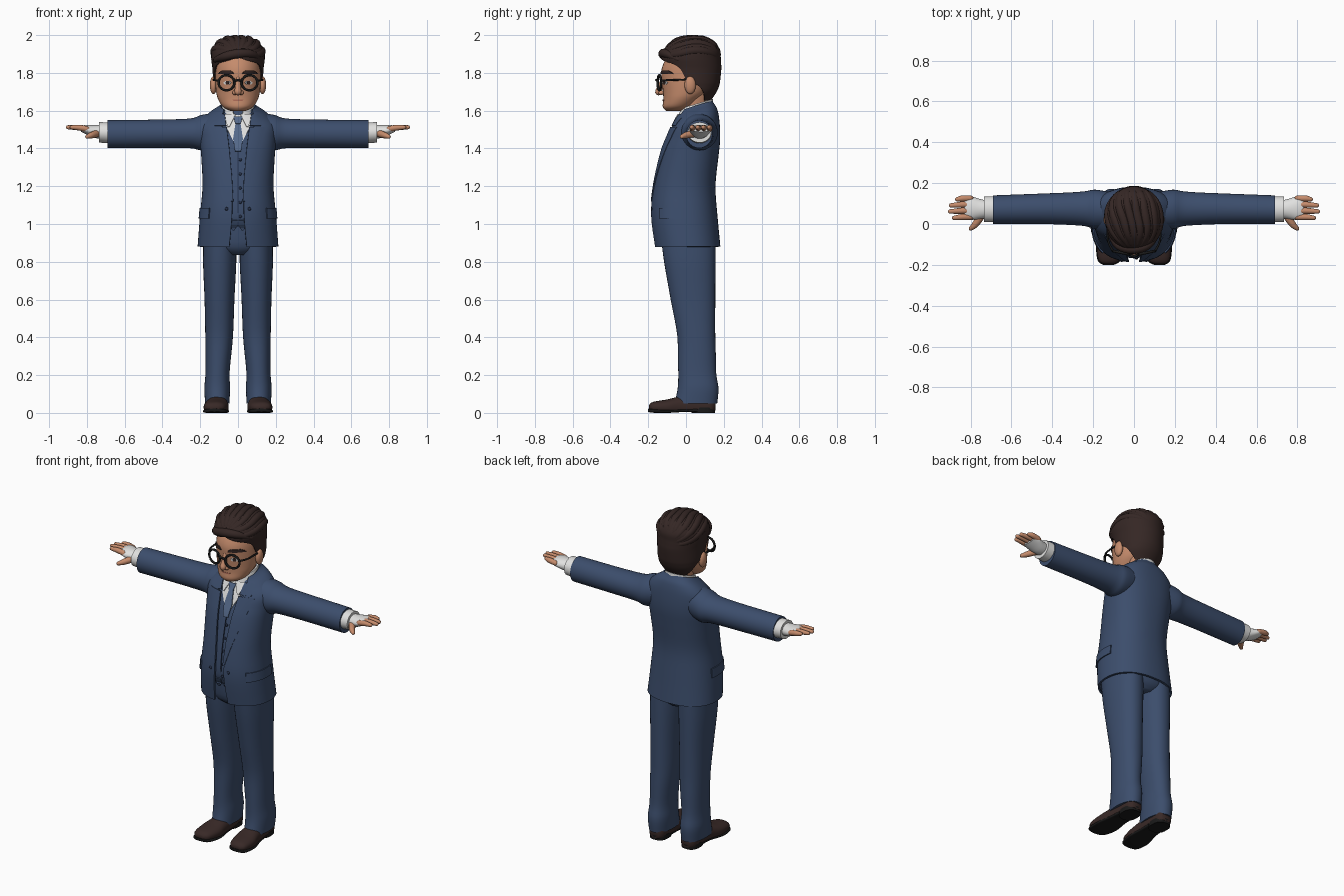
import bpy
import bmesh
from math import sin, cos, radians, pi, copysign
from mathutils import Vector
from mathutils.bvhtree import BVHTree

default_cube = bpy.data.objects.get("Cube")
if default_cube:
    bpy.data.objects.remove(default_cube, do_unlink=True)


def material(name, *rgb):
    mat = bpy.data.materials.new(name)
    mat.use_nodes = True
    mat.diffuse_color = (*rgb, 1)
    mat.node_tree.nodes["Principled BSDF"].inputs["Base Color"].default_value = (*rgb, 1)
    return mat


suit = material("suit blue", 0.045, 0.075, 0.15)
navy = material("dark navy", 0.02, 0.032, 0.07)
tie_blue = material("tie blue", 0.09, 0.14, 0.25)
white = material("shirt white", 0.75, 0.75, 0.74)
skin = material("skin", 0.56, 0.26, 0.15)
lip = material("lip", 0.4, 0.14, 0.09)
brown = material("hair brown", 0.035, 0.02, 0.018)
leather = material("shoe leather", 0.04, 0.022, 0.02)
black = material("frame black", 0.01, 0.01, 0.01)


def finish(name, bm, mat, thick=0):
    """Turn a bmesh into a smooth object, optionally with wall thickness."""
    bmesh.ops.recalc_face_normals(bm, faces=bm.faces)
    mesh = bpy.data.meshes.new(name)
    bm.to_mesh(mesh)
    bm.free()
    obj = bpy.data.objects.new(name, mesh)
    bpy.context.collection.objects.link(obj)
    if thick:
        mod = obj.modifiers.new("thickness", "SOLIDIFY")
        mod.thickness, mod.offset = thick, 0
        bpy.context.view_layer.update()
        baked = bpy.data.meshes.new_from_object(
            obj.evaluated_get(bpy.context.evaluated_depsgraph_get()))
        obj.modifiers.clear()
        obj.data = baked
    obj.data.materials.clear()
    obj.data.materials.append(mat)
    obj.data.polygons.foreach_set("use_smooth", [True] * len(obj.data.polygons))
    obj.data.set_sharp_from_angle(angle=radians(45))
    return obj


def smooth_rows(rows, steps):
    """Catmull-Rom interpolation between rows of numbers."""
    out = []
    for i in range(len(rows) - 1):
        a, b, c, d = (rows[min(max(k, 0), len(rows) - 1)] for k in range(i - 1, i + 3))
        for s in range(steps):
            t = s / steps
            out.append([q + t * (r - p + t * (2 * p - 5 * q + 4 * r - s4 + t * (3 * (q - r) + s4 - p))) / 2
                        if abs(q - r) > 1e-6 else q for p, q, r, s4 in zip(a, b, c, d)])
    return out + [list(rows[-1])]


def loft(name, mat, rings, axis="z", n=2, seg=36, side=1, thick=0, warp=None, steps=4):
    """Skin over (along, centre a, centre b, radius a, radius b[, arc start[, arc end]])."""
    bm = bmesh.new()
    rows, is_open = [], len(rings[0]) > 5
    for r in smooth_rows(rings, steps):
        a0 = max(r[5], 0) if is_open else 0
        a1 = r[6] if len(r) > 6 else 360 - a0
        row = []
        for k in range(seg + is_open):
            ang = radians(a0 + (a1 - a0) * k / seg)
            s, c = (copysign(abs(v) ** (2 / n), v) for v in (sin(ang), cos(ang)))
            a, b, t = r[1] + r[3] * s, r[2] - r[4] * c, r[0]
            co = Vector({"z": (a, b, t), "x": (t, a, b), "y": (a, t, b)}[axis])
            if warp:
                co = warp(co)
            co.x *= side
            row.append(bm.verts.new(co))
        rows.append(row)
    for lo, hi in zip(rows, rows[1:]):
        for k in range(seg):
            j = (k + 1) % len(lo)
            bm.faces.new((lo[k], lo[j], hi[j], hi[k]))
    if not is_open:
        bm.faces.new(rows[0])
        bm.faces.new(rows[-1])
    return finish(name, bm, mat, thick)


def tube(name, mat, points, side=1):
    """Rounded tapered tube through (x, y, z, radius) points."""
    bm = bmesh.new()
    path = smooth_rows(points, 4)
    # rounded end caps as extra shrinking rings
    centres = [Vector(p[:3]) for p in path]
    radii = [p[3] for p in path]
    d0, d1 = (centres[0] - centres[1]).normalized(), (centres[-1] - centres[-2]).normalized()
    caps = [(0.6, 0.8), (0.95, 0.3)]
    head_caps = [(centres[0] + d0 * radii[0] * f, radii[0] * g) for f, g in reversed(caps)]
    tail_caps = [(centres[-1] + d1 * radii[-1] * f, radii[-1] * g) for f, g in caps]
    full = head_caps + list(zip(centres, radii)) + tail_caps
    rows = []
    for i, (c, rad) in enumerate(full):
        d = full[min(i + 1, len(full) - 1)][0] - full[max(i - 1, 0)][0]
        ref = Vector((0.3, 0.2, 1)) if abs(d.normalized().z) < 0.8 else Vector((1, 0.2, 0))
        u = d.cross(ref).normalized()
        v = d.cross(u).normalized()
        row = [c + rad * (u * cos(k * pi / 6) + v * sin(k * pi / 6)) for k in range(12)]
        rows.append([bm.verts.new((p.x * side, p.y, p.z)) for p in row])
    for lo, hi in zip(rows, rows[1:]):
        for k in range(12):
            bm.faces.new((lo[k], lo[k - 1], hi[k - 1], hi[k]))
    bm.faces.new(rows[0])
    bm.faces.new(rows[-1])
    return finish(name, bm, mat)


def ball(name, mat, co, size, side=1):
    bm = bmesh.new()
    bmesh.ops.create_uvsphere(bm, u_segments=20, v_segments=12, radius=1)
    for v in bm.verts:
        v.co = Vector([c + s * p for c, s, p in zip(co, size, v.co)])
        v.co.x *= side
    return finish(name, bm, mat)


def surface(obj):
    return BVHTree.FromPolygons([v.co for v in obj.data.vertices],
                                [p.vertices for p in obj.data.polygons])


def front_y(target, x, z):
    hit = target.ray_cast(Vector((x, -1, z)), Vector((0, 1, 0)))[0]
    return (hit or target.find_nearest(Vector((x, -0.18, z)))[0]).y


def panel(name, mat, target, rows, lift, side=1, thick=0.006):
    """Thin plate of (z, x start, x end) rows laid on the front of a surface."""
    bm = bmesh.new()
    grid = []
    for a, b in zip(rows, rows[1:]):
        for s in range(5):
            z, x0, x1 = (p + (q - p) * s / 4 for p, q in zip(a, b))
            xs = [x0 + (x1 - x0) * k / 4 for k in range(5)]
            grid.append([bm.verts.new((x * side, front_y(target, x, z) - lift, z)) for x in xs])
    for lo, hi in zip(grid, grid[1:]):
        for k in range(4):
            bm.faces.new((lo[k], lo[k + 1], hi[k + 1], hi[k]))
    bmesh.ops.remove_doubles(bm, verts=bm.verts, dist=1e-5)
    return finish(name, bm, mat, thick)


def neck_tilt(co):
    co.z += (co.y - 0.06) * 0.32 * min(1, max(0, (co.z - 1.42) / 0.16))
    return co


SIDES = (("left", 1), ("right", -1))

# Jacket, open down the front, over a closed waistcoat body
torso = [(0.88, 0, 0.008, 0.208, 0.168, 10), (1.05, 0, -0.01, 0.195, 0.17, 7),
         (1.2, 0, -0.008, 0.182, 0.158, 8), (1.35, 0, 0.015, 0.188, 0.15, 12),
         (1.45, 0, 0.035, 0.196, 0.14, 17), (1.53, 0, 0.045, 0.195, 0.125, 22),
         (1.58, 0, 0.05, 0.15, 0.108, 30), (1.61, 0, 0.05, 0.105, 0.092, 45),
         (1.625, 0, 0.05, 0.088, 0.085, 52)]
loft("jacket", suit, torso, n=2.3, seg=56, thick=0.012, warp=neck_tilt)
inner = [(max(z, 0.985), cx, cy, rx - 0.014, ry - 0.014) for z, cx, cy, rx, ry, g in torso]
vest = loft("waistcoat", suit, inner, n=2.3, seg=56, warp=neck_tilt)
body = surface(vest)

# Shirt front, tie and waistcoat details
panel("shirt_front", white, body, [(1.575, -0.075, 0.075), (1.5, -0.056, 0.056), (1.41, -0.01, 0.01)], 0.003)
panel("tie_blade", tie_blue, body, [(1.54, -0.012, 0.012), (1.45, -0.026, 0.026), (1.385, -0.016, 0.016)], 0.01)
panel("tie_knot", tie_blue, body, [(1.568, -0.024, 0.024), (1.53, -0.014, 0.014)], 0.016)
panel("waistcoat_seam", navy, body, [(1.385, -0.002, 0.002), (0.99, -0.002, 0.002)], 0.003)
for i in range(5):
    z = 1.04 + 0.075 * i
    ball(f"waistcoat_button_{i}", navy, (0.012, front_y(body, 0.012, z) - 0.004, z), (0.008, 0.005, 0.008))
loft("shirt_collar", white, [(1.56, 0, 0.045, 0.092, 0.097, 10), (1.6, 0, 0.05, 0.083, 0.09, 14),
                             (1.637, 0, 0.055, 0.077, 0.082, 22)], thick=0.01, warp=neck_tilt)
panel("breast_pocket_square", white, body, [(1.412, 0.112, 0.165), (1.4, 0.112, 0.16)], 0.019)

for tag, s in SIDES:
    panel(f"{tag}_waistcoat_point", suit, body, [(1.02, 0.002, 0.05), (0.99, 0.004, 0.045), (0.965, 0.02, 0.028)], 0.002, s)
    panel(f"{tag}_collar_point", white, body, [(1.58, 0.012, 0.075), (1.515, 0.045, 0.055)], 0.014, s)
    panel(f"{tag}_jacket_collar", suit, body, [(1.58, 0.07, 0.115), (1.52, 0.062, 0.13)], 0.021, s)
    panel(f"{tag}_lapel", suit, body, [(1.512, 0.06, 0.148), (1.4, 0.046, 0.118), (1.25, 0.032, 0.072),
                                       (1.12, 0.025, 0.036)], 0.021, s, 0.009)
    ball(f"{tag}_jacket_button", navy, (0.06, front_y(body, 0.06, 1.08) - 0.02, 1.08), (0.009, 0.006, 0.009), s)
    loft(f"{tag}_pocket_flap", suit, [(1.03, 0, -0.01, 0.204, 0.179, 46, 102), (1.085, 0, -0.01, 0.199, 0.177, 46, 102)],
         n=2.3, seg=16, side=s, thick=0.009)

    # Sleeve, cuff and hand
    loft(f"{tag}_sleeve", suit, [(0.1, 0.065, 1.5, 0.088, 0.09), (0.19, 0.072, 1.484, 0.096, 0.094),
                                 (0.25, 0.075, 1.48, 0.084, 0.079), (0.4, 0.075, 1.478, 0.076, 0.075),
                                 (0.69, 0.07, 1.476, 0.07, 0.074)], "x", side=s)
    loft(f"{tag}_shirt_cuff", white, [(0.67, 0.072, 1.482, 0.064, 0.056), (0.735, 0.072, 1.485, 0.062, 0.054)], "x", side=s)
    loft(f"{tag}_palm", white, [(0.72, 0.072, 1.487, 0.042, 0.036), (0.76, 0.074, 1.49, 0.05, 0.034),
                                (0.8, 0.078, 1.499, 0.058, 0.026), (0.83, 0.08, 1.504, 0.054, 0.016)], "x", side=s)
    for finger, y, tip in (("index", 0.034, 0.88), ("middle", 0.065, 0.9), ("ring", 0.095, 0.895), ("little", 0.125, 0.865)):
        tube(f"{tag}_{finger}_finger", skin, [(0.8, y, 1.503, 0.015), (0.84, y, 1.51, 0.0155), (tip, y - 0.004, 1.512, 0.011)], s)
    tube(f"{tag}_thumb", skin, [(0.745, 0.045, 1.48, 0.02), (0.775, 0.0, 1.47, 0.017), (0.798, -0.022, 1.462, 0.011)], s)

    # Trouser leg and shoe
    loft(f"{tag}_trouser_leg", suit, [(0.05, 0.11, 0.052, 0.064, 0.113), (0.13, 0.11, 0.064, 0.068, 0.108),
                                      (0.22, 0.108, 0.059, 0.064, 0.1), (0.4, 0.1, 0.055, 0.073, 0.1),
                                      (0.6, 0.098, 0.037, 0.079, 0.118), (0.8, 0.097, 0.02, 0.088, 0.136),
                                      (0.95, 0.095, 0.01, 0.088, 0.145)], n=2.2, side=s)
    loft(f"{tag}_shoe_upper", leather, [(-0.197, 0.124, 0.028, 0.024, 0.012), (-0.175, 0.122, 0.03, 0.052, 0.028),
                                        (-0.1, 0.116, 0.03, 0.066, 0.041), (-0.03, 0.11, 0.035, 0.058, 0.053),
                                        (0.06, 0.107, 0.04, 0.052, 0.058), (0.13, 0.107, 0.04, 0.048, 0.05),
                                        (0.155, 0.107, 0.04, 0.03, 0.03)], "y", n=2.3, side=s,
         warp=lambda co: Vector((co.x, co.y, max(co.z, 0.012))))
    loft(f"{tag}_sole", black, [(-0.2, 0.124, 0.014, 0.026, 0.008), (-0.178, 0.122, 0.011, 0.056, 0.01),
                                (-0.1, 0.116, 0.008, 0.069, 0.008), (-0.01, 0.11, 0.013, 0.055, 0.008),
                                (0.06, 0.107, 0.014, 0.052, 0.01)], "y", n=4, side=s)
    loft(f"{tag}_heel", black, [(0, 0.107, 0.092, 0.052, 0.062), (0.028, 0.107, 0.092, 0.052, 0.064)], n=2.5, side=s, steps=1)
loft("trouser_seat", suit, [(0.835, 0, 0.015, 0.06, 0.1), (0.88, 0, 0.012, 0.17, 0.138), (0.99, 0, 0.005, 0.18, 0.145)], n=2.3)

# Neck and head
loft("neck", skin, [(1.5, 0, 0.05, 0.07, 0.07), (1.6, 0, 0.05, 0.068, 0.07), (1.7, 0, 0.05, 0.08, 0.085)])
head = loft("head", skin, [(1.598, 0, -0.055, 0.04, 0.05), (1.62, 0, -0.045, 0.08, 0.078), (1.66, 0, -0.02, 0.105, 0.1),
                           (1.7, 0, 0.0, 0.116, 0.122), (1.76, 0, 0.01, 0.121, 0.138), (1.82, 0, 0.015, 0.121, 0.144),
                           (1.88, 0, 0.025, 0.113, 0.128), (1.94, 0, 0.03, 0.07, 0.08)])
face = surface(head)
tube("nose", skin, [(0, -0.118, 1.775, 0.012), (0, -0.132, 1.735, 0.015), (0, -0.145, 1.7, 0.019)])
panel("mouth", lip, face, [(1.659, -0.03, 0.03), (1.652, -0.024, 0.024)], 0.001, thick=0.004)
tube("glasses_bridge", black, [(-0.02, -0.15, 1.755, 0.006), (0, -0.158, 1.762, 0.006), (0.02, -0.15, 1.755, 0.006)])
for tag, s in SIDES:
    ball(f"{tag}_nostril", skin, (0.017, -0.131, 1.695), (0.013, 0.015, 0.012), s)
    ball(f"{tag}_ear", skin, (0.13, 0.022, 1.735), (0.019, 0.03, 0.047), s)
    panel(f"{tag}_eye", white, face, [(1.758, 0.045, 0.065), (1.748, 0.035, 0.077), (1.738, 0.045, 0.067)], 0.002, s, 0.004)
    panel(f"{tag}_iris", brown, face, [(1.758, 0.051, 0.061), (1.748, 0.046, 0.066), (1.738, 0.051, 0.061)], 0.004, s, 0.004)
    panel(f"{tag}_eyebrow", brown, face, [(1.812, 0.04, 0.085), (1.803, 0.026, 0.098), (1.794, 0.022, 0.104)], 0.005, s)
    ring = [(0.061 + 0.042 * cos(k * pi / 8), -0.15 + 0.018 * (cos(k * pi / 8) + 1) / 2,
             1.748 + 0.04 * sin(k * pi / 8), 0.0065) for k in range(17)]
    tube(f"{tag}_glasses_rim", black, ring, s)
    tube(f"{tag}_glasses_temple", black, [(0.104, -0.13, 1.76, 0.006), (0.127, -0.08, 1.762, 0.005), (0.131, 0.02, 1.765, 0.005)], s)

# Hair cap with an open face, plus swept locks that follow it
hair = loft("hair_cap", brown, [(1.655, 0, 0.06, 0.085, 0.068, 122), (1.7, 0, 0.055, 0.116, 0.103, 110),
                                (1.735, 0, 0.048, 0.125, 0.124, 96), (1.76, 0, 0.043, 0.128, 0.134, 74),
                                (1.82, 0, 0.035, 0.131, 0.148, 65), (1.85, 0, 0.03, 0.135, 0.152, 48),
                                (1.88, 0, 0.025, 0.138, 0.155, 3), (1.92, 0, 0.03, 0.134, 0.147, 0),
                                (1.96, 0, 0.035, 0.106, 0.113, 0), (1.982, 0, 0.035, 0.066, 0.07, 0),
                                (1.99, 0, 0.035, 0.002, 0.002, 0)], seg=48, thick=0.008)
scalp = surface(hair)
core = Vector((0, 0.035, 1.89))
for i in range(8):
    roll = radians(-77 + 22 * i)
    lock = []
    for k in range(8):
        t = radians(18 + 21 * k)
        twist = roll + 0.25 * cos(t)
        d = Vector((sin(t) * sin(twist), -cos(t), sin(t) * cos(twist) - 0.25 * max(0, -cos(t)))).normalized()
        hit = scalp.ray_cast(core + d * 0.5, -d)[0]
        lock.append((*(hit - d * 0.016), 0.013 + 0.011 * sin(t)))
    tube(f"hair_lock_{i}", brown, lock)
tube("fringe_sweep", brown, [(-0.118, -0.045, 1.868, 0.014), (-0.075, -0.105, 1.885, 0.022), (0, -0.122, 1.902, 0.025),
                             (0.07, -0.1, 1.9, 0.022), (0.118, -0.04, 1.872, 0.013)])
